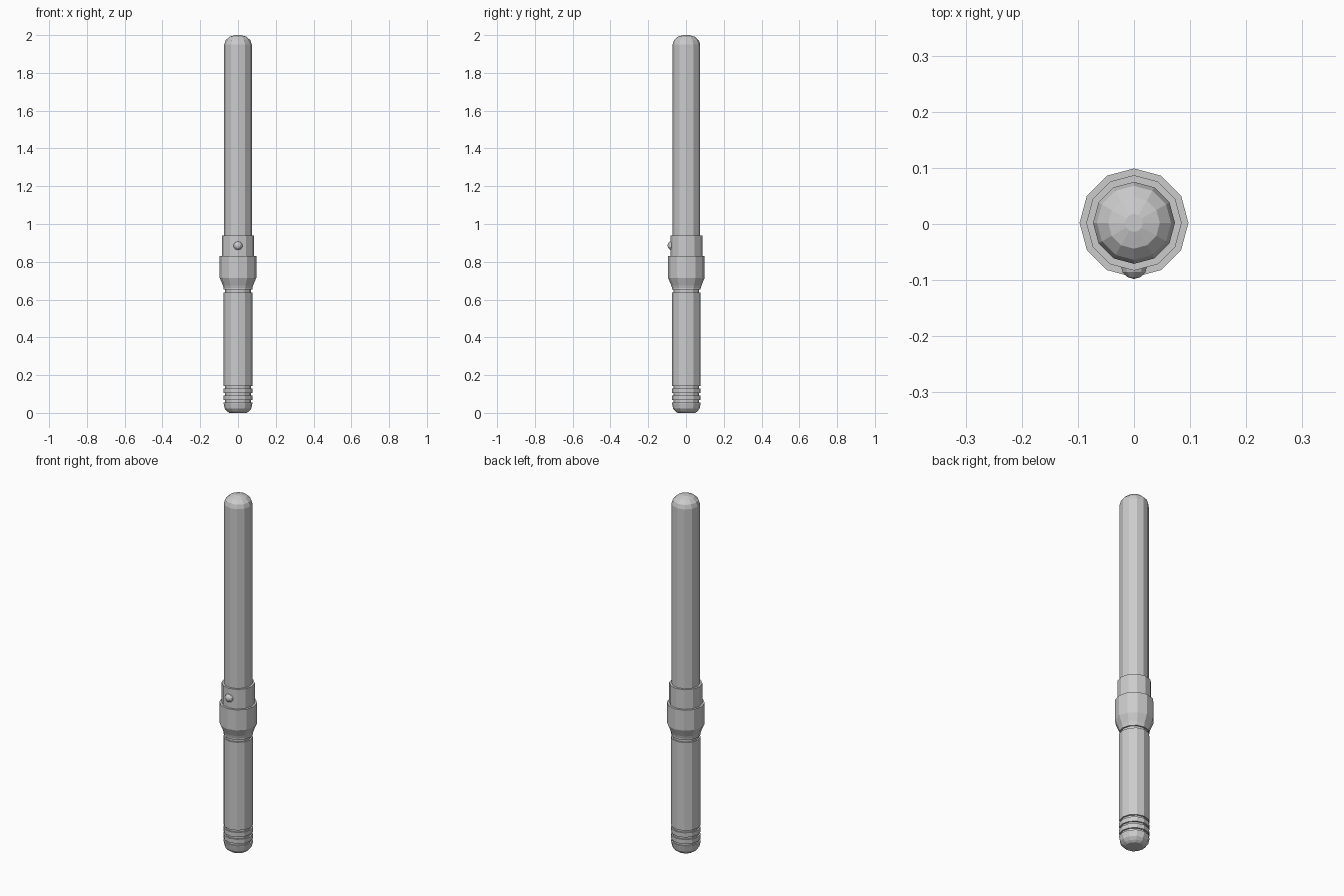
import bpy, bmesh, math
from mathutils import Matrix

if "Cube" in bpy.data.objects:
    bpy.data.objects.remove(bpy.data.objects["Cube"])

SIDES = 12
CY = 0.002  # body axis sits slightly behind centre because of the button


def lathe(name, profile):
    """Flat-faced solid of revolution from (radius, z) points, capped at both ends."""
    bm = bmesh.new()
    rings = []
    for r, z in profile:
        rings.append([bm.verts.new((r * math.cos(math.tau * i / SIDES),
                                    CY + r * math.sin(math.tau * i / SIDES), z))
                      for i in range(SIDES)])
    for a, b in zip(rings, rings[1:]):
        for i in range(SIDES):
            j = (i + 1) % SIDES
            bm.faces.new((a[i], a[j], b[j], b[i]))
    bm.faces.new(rings[0][::-1])
    bm.faces.new(rings[-1])
    return finish(name, bm)


def finish(name, bm):
    mesh = bpy.data.meshes.new(name)
    bm.to_mesh(mesh)
    bm.free()
    obj = bpy.data.objects.new(name, mesh)
    bpy.context.collection.objects.link(obj)
    return obj


# Grip with rounded pommel and cut grooves
R, GROOVE = 0.076, 0.068
grip = [(0.046, 0.0), (0.058, 0.008), (0.070, 0.022), (R, 0.05)]
for z0, z1 in [(0.055, 0.067), (0.092, 0.104), (0.130, 0.142), (0.638, 0.652)]:
    grip += [(R, z0), (GROOVE, z0), (GROOVE, z1), (R, z1)]
grip += [(R, 0.67)]
lathe("grip", grip)

# Flared guard, then the narrower collar holding the blade
lathe("guard", [(R, 0.66), (0.080, 0.675), (0.097, 0.715), (0.097, 0.83)])
lathe("collar", [(0.085, 0.82), (0.085, 0.94)])

# Long rod with domed tip
lathe("blade", [(0.073, 0.93), (0.073, 1.95), (0.066, 1.972),
                (0.046, 1.991), (0.016, 2.0)])

# Round button on the front of the collar
bm = bmesh.new()
bmesh.ops.create_uvsphere(bm, u_segments=10, v_segments=6, radius=0.025,
                          matrix=Matrix.Translation((0, -0.073, 0.885)) @
                          Matrix.Rotation(math.pi / 2, 4, 'X'))
finish("button", bm)
